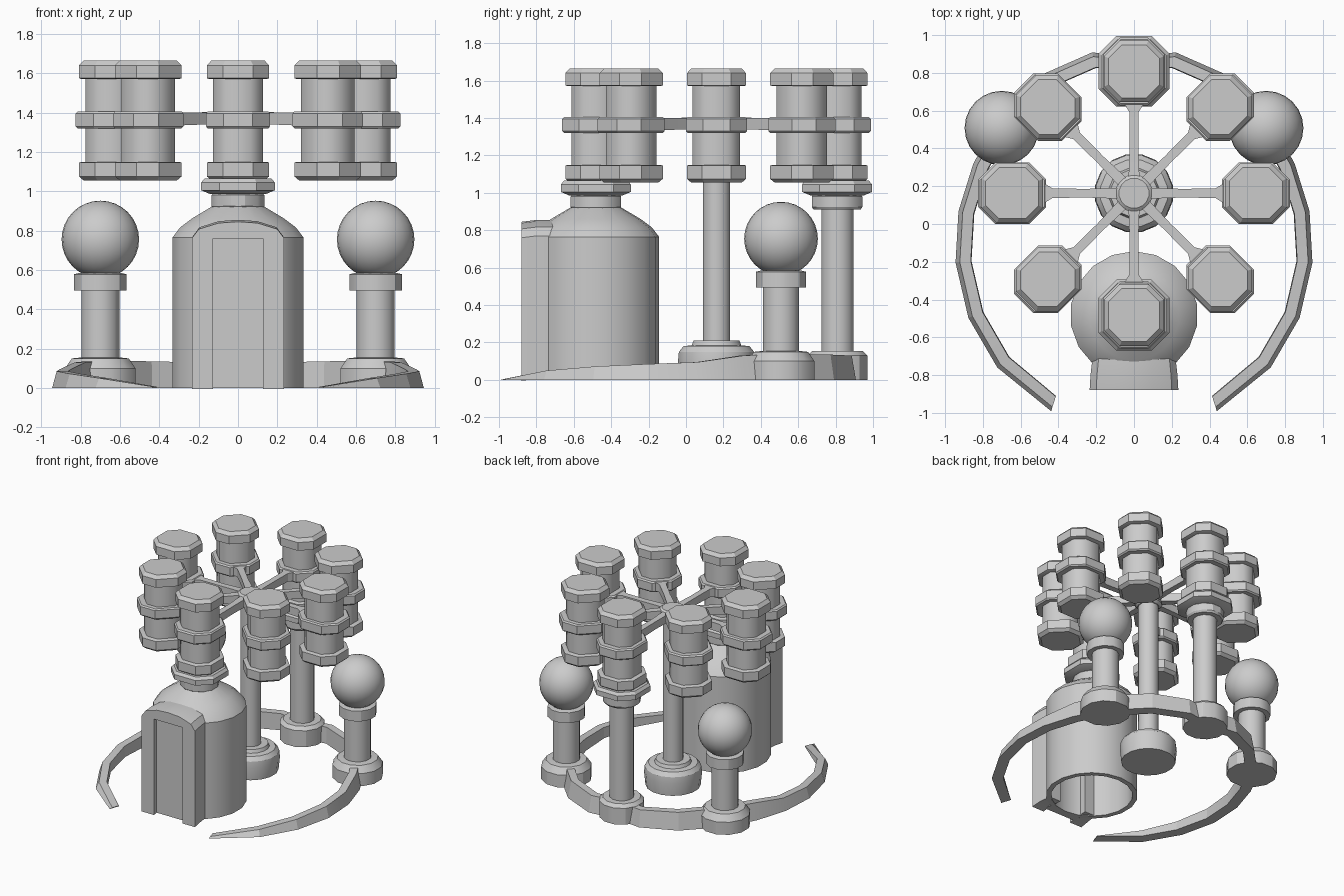
import bpy, bmesh
from math import sin, cos, pi, radians
from mathutils import Vector, Matrix

if "Cube" in bpy.data.objects:
    bpy.data.objects.remove(bpy.data.objects["Cube"])

HUB_Y, WHEEL_R = 0.163, 0.645


def loft(name, sections, matrix=None, angle=30):
    """Skin a list of equal-length point loops and cap both ends."""
    bm = bmesh.new()
    rows = [[bm.verts.new(p) for p in s] for s in sections]
    n = len(rows[0])
    for a, b in zip(rows, rows[1:]):
        for i in range(n):
            j = (i + 1) % n
            bm.faces.new((a[i], a[j], b[j], b[i]))
    bm.faces.new(rows[0][::-1])
    bm.faces.new(rows[-1])
    bmesh.ops.recalc_face_normals(bm, faces=bm.faces)
    me = bpy.data.meshes.new(name)
    if matrix:
        bm.transform(matrix)
    bm.to_mesh(me)
    bm.free()
    for p in me.polygons:
        p.use_smooth = True
    me.set_sharp_from_angle(angle=radians(angle))
    ob = bpy.data.objects.new(name, me)
    bpy.context.collection.objects.link(ob)
    return ob


def turned(name, profile, x=0, y=0, sides=16, angle=30):
    """Round part from (radius, z) pairs."""
    secs = [[(x + r * cos(2 * pi * (i + .5) / sides), y + r * sin(2 * pi * (i + .5) / sides), z)
             for i in range(sides)] for r, z in profile]
    return loft(name, secs, angle=angle)


def octo(hx, hy, z):
    """Square with cut corners."""
    c = hx * 0.5
    return [(hx, hy - c, z), (hx - c, hy, z), (c - hx, hy, z), (-hx, hy - c, z),
            (-hx, c - hy, z), (c - hx, -hy, z), (hx - c, -hy, z), (hx, c - hy, z)]


def prism(name, profile, matrix, angle=25):
    return loft(name, [octo(a, b, z) for a, b, z in profile], matrix, angle)


def box_loop(x, w, z0, z1):
    return [(x, -w, z0), (x, w, z0), (x, w, z1), (x, -w, z1)]


# Wheel: eight lantern cabins on spokes
for k in range(8):
    turn = Matrix.Translation((0, HUB_Y, 0)) @ Matrix.Rotation(k * pi / 4, 4, 'Z')
    m = turn @ Matrix.Translation((WHEEL_R, 0, 0))
    prism("cabin_bottom", [(.14, .135, 1.055), (.163, .158, 1.075), (.163, .158, 1.145), (.15, .145, 1.15)], m)
    prism("cabin_body", [(.13, .127, 1.14), (.13, .127, 1.58)], m, 60)
    prism("cabin_belt", [(.17, .155, 1.32), (.18, .163, 1.33), (.18, .163, 1.395), (.17, .155, 1.405)], m)
    prism("cabin_roof", [(.15, .145, 1.57), (.163, .158, 1.575), (.163, .158, 1.64), (.14, .135, 1.665)], m)
    loft("spoke", [box_loop(.05, .03, 1.34, 1.405), box_loop(.25, .023, 1.34, 1.40),
                   box_loop(.43, .025, 1.335, 1.40), box_loop(.48, .055, 1.33, 1.40)], turn)

# Hub, central post and its stepped foot
turned("hub", [(.08, 1.31), (.1, 1.33), (.1, 1.40), (.08, 1.415)], 0, HUB_Y)
turned("central_post", [(.075, .15), (.075, 1.33)], 0, HUB_Y, 12, 40)
turned("central_foot", [(.2, 0), (.21, .1), (.205, .15), (.18, .18), (.135, .185), (.125, .21), (.08, .21)],
       0, HUB_Y)

# Collars and octagonal seats under the front and back cabins
for y in (HUB_Y - WHEEL_R, HUB_Y + WHEEL_R):
    turned("seat_collar", [(.13, .91), (.14, .925), (.14, .98), (.125, .995)], 0, y, 12)
    prism("seat", [(.14, .14, .985), (.187, .187, 1.005), (.187, .187, 1.045), (.17, .17, 1.065)],
          Matrix.Translation((0, y, 0)))

# Back post
turned("back_post", [(.089, .1), (.089, .93)], 0, .81, 12, 40)
turned("back_foot", [(.165, 0), (.165, .13), (.14, .155), (.1, .155)], 0, .81, 12)

# Two ball posts
for s in (-1, 1):
    x, y = s * .7, .508
    turned("ball_foot", [(.185, 0), (.185, .1), (.15, .15), (.1, .155)], x, y, 12)
    turned("ball_post", [(.1, .1), (.1, .51)], x, y, 12, 40)
    turned("ball_collar", [(.138, .495), (.138, .578), (.11, .585)], x, y, 12)
    bpy.ops.mesh.primitive_uv_sphere_add(segments=24, ring_count=16, radius=.197, location=(x, y, .755))
    bpy.context.object.name = "ball"
    bpy.ops.object.shade_smooth()

# Booth: hollow domed drum
BY = HUB_Y - WHEEL_R
turned("booth_shell", [(.1, .87), (.21, .82), (.3, .74), (.3, 0), (.338, 0), (.338, .765),
                       (.3, .815), (.24, .86), (.13, .925)], 0, BY, 18, 22)

# Booth doorway surround and recessed door
half = [(.127, 0), (.235, 0), (.235, .765), (.2, .812), (.1, .843), (0, .85)]
outer = half + [(-x, z) for x, z in half[-2::-1]] + [(-.127, .765), (.127, .765)]
loft("door_surround", [[(x * f, y, z + dz) for x, z in outer]
                       for y, f, dz in ((-.88, 1, -.005), (-.8, .98, .005), (-.7, .93, .005))])
loft("door", [[(-.14, y, 0), (.14, y, 0), (.14, y, .78), (-.14, y, .78)] for y in (-.845, -.79)])

# Curved kerb running from tip to tip round the back: x, y, height
kerb = [(.425, -.948, .006), (.69, -.73, .05), (.835, -.48, .072), (.9, -.2, .085), (.885, .06, .095),
        (.81, .3, .13), (.7, .508, .14), (.46, .755, .135), (.21, .865, .13), (.1, .85, .13)]
path = kerb + [(-x, y, h) for x, y, h in reversed(kerb)]
secs = []
for i, (x, y, h) in enumerate(path):
    a, b = path[max(i - 1, 0)], path[min(i + 1, len(path) - 1)]
    out = Vector((b[1] - a[1], a[0] - b[0], 0)).normalized()
    if i in (0, len(path) - 1):
        out = Vector((.3 if x > 0 else -.3, -.95, 0))
    secs.append([Vector((x, y, z)) + out * o
                 for o, z in ((.045, 0), (.022, h), (-.036, h), (-.04, 0))])
loft("kerb", secs, angle=15)
